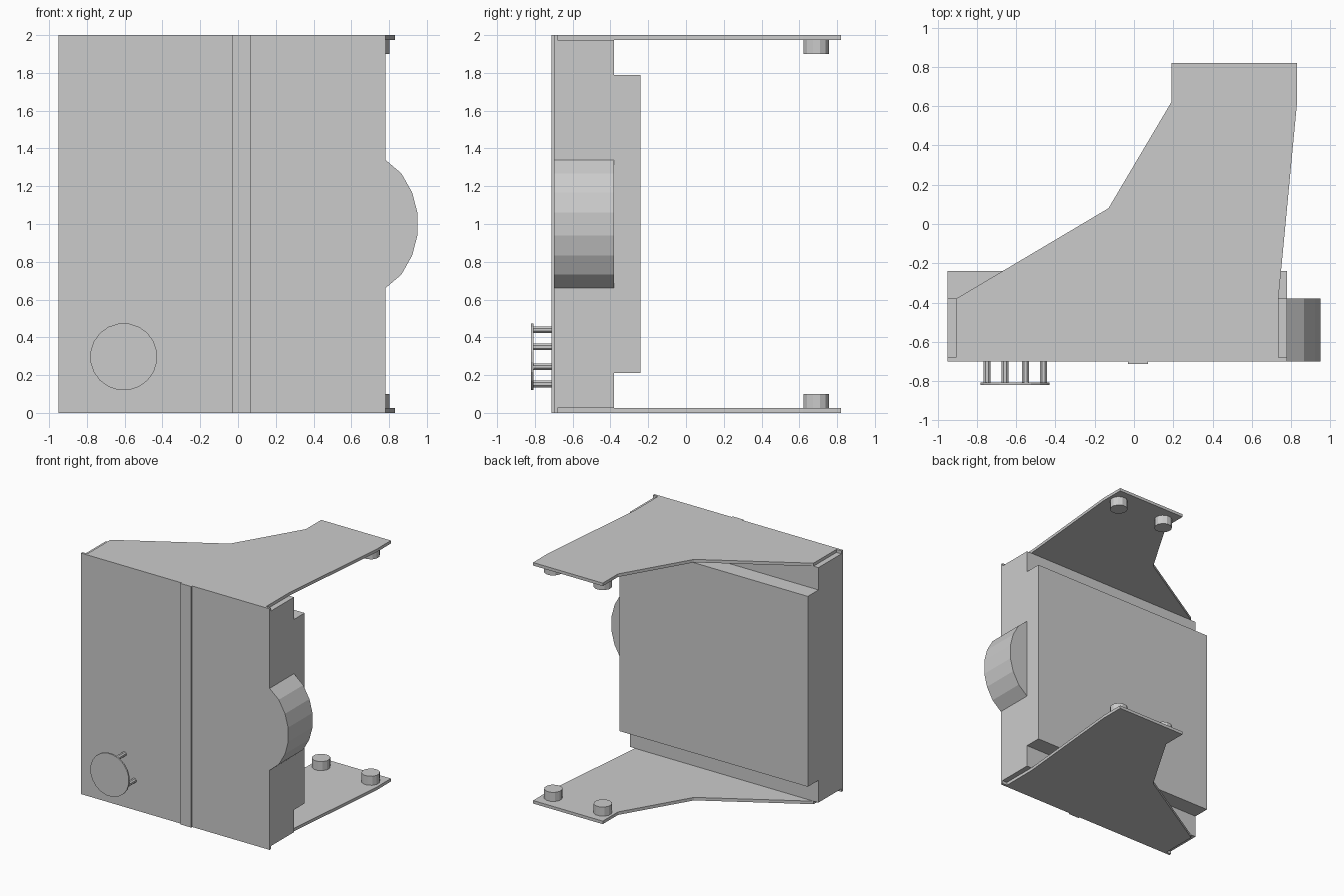
import bpy, bmesh
from math import sin, cos, pi, radians
from mathutils import Vector

if "Cube" in bpy.data.objects:
    bpy.data.objects.remove(bpy.data.objects["Cube"])


def prism(name, pts, axis, lo, hi):
    """Extrude a 2D outline along z (pts are x,y) or along y (pts are x,z)."""
    def place(p, h):
        return (p[0], p[1], h) if axis == 'z' else (p[0], h, p[1])
    bm = bmesh.new()
    face = bm.faces.new([bm.verts.new(place(p, lo)) for p in pts])
    ext = bmesh.ops.extrude_face_region(bm, geom=[face], use_keep_orig=True)
    offset = Vector(place((0, 0), hi - lo))
    moved = [g for g in ext['geom'] if isinstance(g, bmesh.types.BMVert)]
    bmesh.ops.translate(bm, verts=moved, vec=offset)
    bmesh.ops.recalc_face_normals(bm, faces=bm.faces)
    mesh = bpy.data.meshes.new(name)
    bm.to_mesh(mesh)
    bm.free()
    ob = bpy.data.objects.new(name, mesh)
    bpy.context.collection.objects.link(ob)
    return ob


def rect(a0, b0, a1, b1):
    return [(a0, b0), (a1, b0), (a1, b1), (a0, b1)]


def circle(cx, cy, r, n):
    return [(cx + r * cos(2 * pi * (i + .5) / n), cy + r * sin(2 * pi * (i + .5) / n))
            for i in range(n)]


LEFT, RIGHT, T = -0.95, 0.78, 0.025

# Case: body, raised back block, central front strip
prism("body", rect(LEFT, T, RIGHT, 2 - T), 'y', -0.68, -0.38)
prism("back_block", rect(LEFT, 0.21, RIGHT, 1.79), 'y', -0.38, -0.24)
prism("front_strip", rect(-0.03, 0, 0.07, 2), 'y', -0.713, -0.70)

# Front panel with the side lobe outline, and the lobe behind it
arc = [(RIGHT, 0.34), (0.865, 0.268), (0.922, 0.167), (0.95, 0.06)]
lobe = [(x, 1 - z) for x, z in arc] + [(x, 1 + z) for x, z in reversed(arc)]
prism("front_panel", [(LEFT, 0), (RIGHT, 0)] + lobe + [(RIGHT, 2), (LEFT, 2)],
      'y', -0.70, -0.68)
prism("side_lobe", lobe, 'y', -0.68, -0.38)

# Top and bottom brackets with inward pins
bracket = [(-0.905, -0.68), (0.735, -0.68), (0.735, -0.38), (0.83, 0.62), (0.83, 0.82),
           (0.19, 0.82), (0.19, 0.62), (-0.13, 0.08), (-0.905, -0.38)]
for side, flip in (("bottom", False), ("top", True)):
    def span(lo, hi):
        return (2 - hi, 2 - lo) if flip else (lo, hi)
    prism(side + "_bracket", bracket, 'z', *span(0, T))
    for i, x in enumerate((0.28, 0.735)):
        prism(f"{side}_pin_{i + 1}", circle(x, 0.69, 0.07, 12), 'z', *span(T, 0.10))

# Dial standing off the front on four pegs
DX, DZ = -0.605, 0.297
prism("dial", circle(DX, DZ, 0.178, 20), 'y', -0.82, -0.808)
for i in range(4):
    a = radians(-20 + 90 * i)
    prism(f"dial_peg_{i + 1}", circle(DX + 0.153 * cos(a), DZ + 0.153 * sin(a), 0.019, 8),
          'y', -0.808, -0.70)
